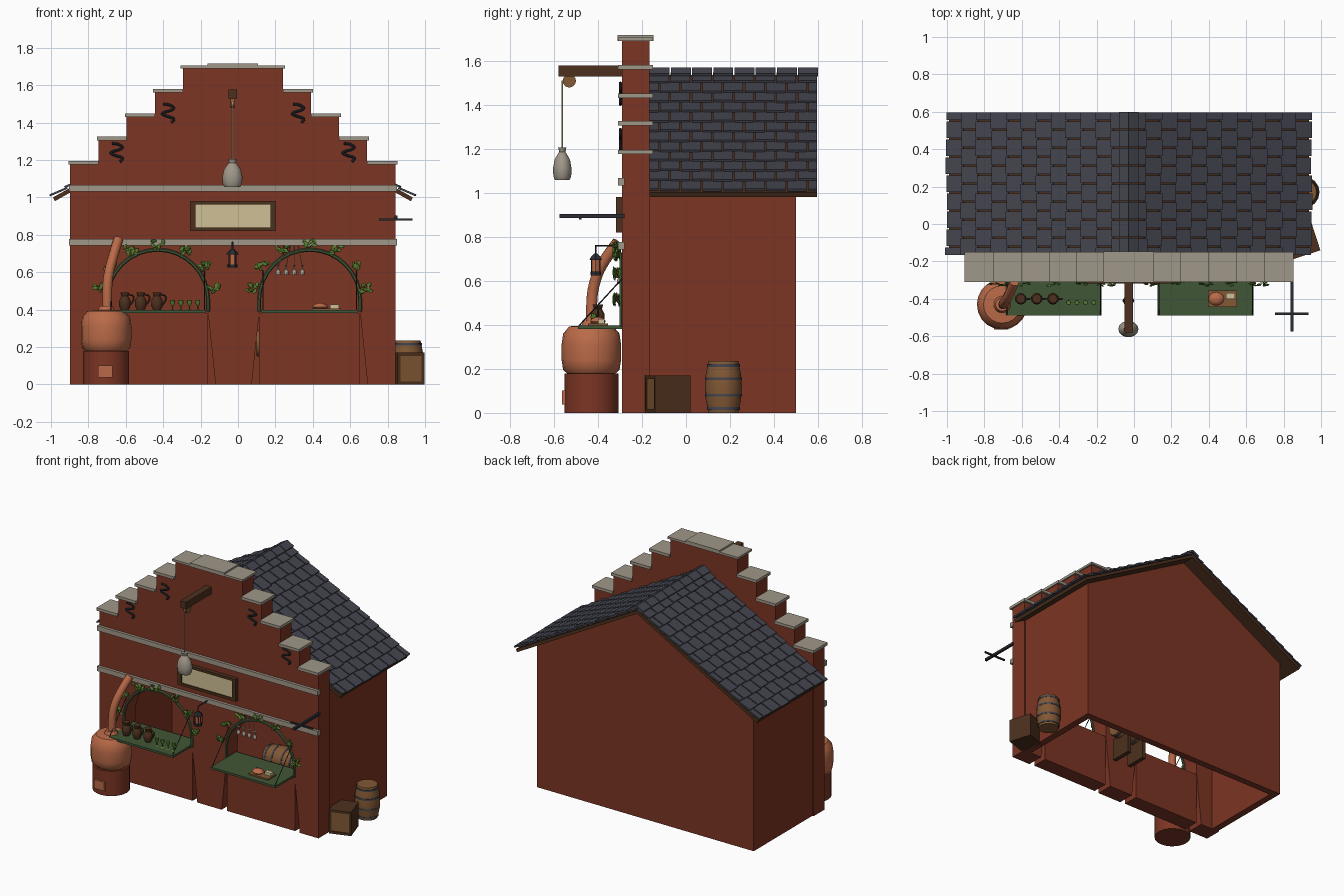
import bpy, bmesh, math, random
from mathutils import Matrix, Vector

if "Cube" in bpy.data.objects:
    bpy.data.objects.remove(bpy.data.objects["Cube"])

random.seed(4)
CX = -0.0275                      # facade centre line


def mat(name, r, g, b):
    m = bpy.data.materials.new(name)
    lin = [(c / 255 / 12.92 if c < 11 else ((c / 255 + 0.055) / 1.055) ** 2.4) for c in (r, g, b)]
    m.diffuse_color = (*lin, 1)
    m.use_nodes = True
    m.node_tree.nodes["Principled BSDF"].inputs["Base Color"].default_value = m.diffuse_color
    return m


BRICK = mat("red_brick", 124, 53, 36)
STONE = mat("pale_stone", 160, 151, 137)
SLATE = mat("blue_slate", 68, 69, 79)
DARK = mat("dark_wood", 76, 48, 29)
OAK = mat("oak_wood", 130, 88, 52)
COPPER = mat("copper", 186, 106, 72)
IRON = mat("black_iron", 42, 44, 50)
GREEN = mat("green_paint", 64, 86, 54)
LEAF = mat("leaf_green", 88, 124, 48)
CREAM = mat("cream", 208, 192, 150)


def finish(name, material, bm, smooth=False):
    bmesh.ops.recalc_face_normals(bm, faces=bm.faces)
    me = bpy.data.meshes.new(name)
    bm.to_mesh(me)
    bm.free()
    ob = bpy.data.objects.new(name, me)
    bpy.context.collection.objects.link(ob)
    me.materials.append(material)
    if smooth:
        bpy.ops.object.select_all(action='DESELECT')
        bpy.context.view_layer.objects.active = ob
        ob.select_set(True)
        bpy.ops.object.shade_smooth_by_angle(angle=math.radians(40))
    return ob


def add_box(bm, x0, x1, y0, y1, z0, z1, m=Matrix()):
    c = Matrix.Translation(((x0 + x1) / 2, (y0 + y1) / 2, (z0 + z1) / 2))
    s = Matrix.Diagonal((x1 - x0, y1 - y0, z1 - z0, 1))
    bmesh.ops.create_cube(bm, size=1, matrix=m @ c @ s)


def boxes(name, material, *dims, m=Matrix()):
    bm = bmesh.new()
    for d in dims:
        add_box(bm, *d, m)
    return finish(name, material, bm)


def prism(name, material, pts, y0, y1):
    bm = bmesh.new()
    f = bm.faces.new([bm.verts.new((x, y0, z)) for x, z in pts])
    g = bmesh.ops.extrude_face_region(bm, geom=[f])["geom"]
    bmesh.ops.translate(bm, vec=(0, y1 - y0, 0), verts=[v for v in g if isinstance(v, bmesh.types.BMVert)])
    return finish(name, material, bm)


def lathe(name, material, prof, loc, seg=16, rot=Matrix(), sy=1):
    bm = bmesh.new()
    rings = [[bm.verts.new((r * math.cos(2 * math.pi * k / seg), sy * r * math.sin(2 * math.pi * k / seg), z))
              for k in range(seg)] for r, z in prof]
    for a, b in zip(rings, rings[1:]):
        for k in range(seg):
            bm.faces.new((a[k], a[(k + 1) % seg], b[(k + 1) % seg], b[k]))
    bm.faces.new(rings[0])
    bm.faces.new(rings[-1])
    bm.transform(Matrix.Translation(loc) @ rot)
    return finish(name, material, bm, True)


def tube(name, material, pts, r, smooth=True, res=2):
    cu = bpy.data.curves.new(name, 'CURVE')
    cu.dimensions, cu.bevel_depth, cu.bevel_resolution, cu.use_fill_caps = '3D', r, res, True
    sp = cu.splines.new('NURBS' if smooth else 'POLY')
    sp.points.add(len(pts) - 1)
    for p, q in zip(sp.points, pts):
        p.co = (*q, 1)
    if smooth:
        sp.use_endpoint_u, sp.order_u, sp.resolution_u = True, 3, 5
    tmp = bpy.data.objects.new("tmp", cu)
    bpy.context.collection.objects.link(tmp)
    me = bpy.data.meshes.new_from_object(tmp.evaluated_get(bpy.context.evaluated_depsgraph_get()))
    bpy.data.objects.remove(tmp)
    bm = bmesh.new()
    bm.from_mesh(me)
    return finish(name, material, bm, True)


# Stepped facade with two arched openings splayed towards the ground
WID = [0.87, 0.7175, 0.5675, 0.4175, 0.2675]
HGT = [1.175, 1.305, 1.43, 1.56, 1.69]
ARCH, R, SPRING = [-0.43, 0.383], 0.27, 0.45


def arc(c, r, n=16):
    return [(c - r * math.cos(math.pi * k / n), SPRING + r * math.sin(math.pi * k / n)) for k in range(n + 1)]


pts = [(CX - WID[0], 0)]
for c in ARCH:
    pts += [(c - 0.31, 0), (c - R, 0.38)] + arc(c, R) + [(c + R, 0.38), (c + 0.31, 0)]
pts.append((CX + WID[0], 0))
steps = []
for i in range(5):
    steps.append((WID[i], HGT[i]))
    if i < 4:
        steps.append((WID[i + 1], HGT[i]))
pts += [(CX + w, h) for w, h in steps] + [(CX - w, h) for w, h in reversed(steps)]
prism("facade", BRICK, pts, -0.29, -0.165)
boxes("parapet_panels", BRICK, *[(c - R, c + R, -0.285, -0.17, 0, 0.382) for c in ARCH])

# Coping stones and string courses
cop = []
for i in range(4):
    for s in (-1, 1):
        a, b = sorted((CX + s * (WID[i] + 0.01), CX + s * WID[i + 1]))
        cop.append((a, b, -0.31, -0.15, HGT[i], HGT[i] + 0.02))
cop += [(CX - 0.28, CX + 0.28, -0.31, -0.15, 1.69, 1.705), (CX - 0.135, CX + 0.135, -0.312, -0.148, 1.69, 1.717)]
boxes("coping_stones", STONE, *cop)
boxes("string_courses", STONE, *[(CX - 0.877, CX + 0.877, -0.31, -0.28, z, z + 0.035) for z in (1.032, 0.742)])

# House walls, open inside
L, Rt = CX - 0.86, CX + 0.86
boxes("side_walls", BRICK, (L, L + 0.05, -0.165, 0.5, 0, 1.03), (Rt - 0.05, Rt, -0.165, 0.5, 0, 1.03))
boxes("back_wall", BRICK, (L, Rt, 0.45, 0.5, 0, 1.0))
prism("back_gable", BRICK, [(L, 1.0), (Rt, 1.0), (Rt, 1.03), (CX, 1.51), (L, 1.03)], 0.45, 0.5)

# Roof boards, staggered slates and ridge
APEX, HALF, DROP = 1.535, 0.962, 0.535
prism("roof_boards", DARK, [(CX, APEX), (CX + HALF, APEX - DROP), (CX + HALF - 0.01, APEX - DROP - 0.02), (CX, APEX - 0.023),
                            (CX - HALF + 0.01, APEX - DROP - 0.02), (CX - HALF, APEX - DROP)], -0.165, 0.595)
ang, length, rows, tw = math.atan2(DROP, HALF), math.hypot(HALF, DROP), 12, 0.0963
bm = bmesh.new()
for s in (-1, 1):
    d = Vector((s * math.cos(ang), 0, -math.sin(ang)))
    n = Vector((s * math.sin(ang), 0, math.cos(ang)))
    base = Matrix((d, (0, 1, 0), n)).transposed().to_4x4()
    base.translation = (CX, 0, APEX)
    for i in range(rows):
        step = length / rows
        m = base @ Matrix.Translation((i * step, 0, 0.002)) @ Matrix.Rotation(-0.1, 4, 'Y')
        for j in range(9):
            y0 = -0.17 + (j - 0.5 * (i % 2)) * tw
            a, b = max(y0, -0.17) + 0.004, min(y0 + tw, 0.6) - 0.004
            if b - a > 0.02:
                add_box(bm, 0.0, step + 0.008 + random.uniform(-0.006, 0.004), a, b, 0, 0.011, m)
finish("roof_slates", SLATE, bm)
bm = bmesh.new()
for s in (-1, 1):
    for j in range(8):
        m = Matrix.Translation((CX, 0, APEX + 0.032)) @ Matrix.Rotation(s * ang, 4, 'Y')
        a, b = sorted((0, s * 0.058))
        add_box(bm, a, b, -0.165 + j * tw, -0.165 + (j + 1) * tw - 0.006, -0.012, 0.003, m)
finish("ridge_slates", SLATE, bm)

# Hoist beam, pulley, rope and sack
boxes("hoist_beam", DARK, (-0.052, -0.006, -0.58, -0.28, 1.528, 1.578))
lathe("pulley", OAK, [(0.03, -0.01), (0.03, 0.01)], (-0.03, -0.53, 1.508), 16, Matrix.Rotation(math.pi / 2, 4, 'Y'))
tube("hoist_rope", CREAM, [(-0.03, -0.562, 1.51), (-0.03, -0.562, 1.19)], 0.004, False, 1)
lathe("sack", STONE, [(0.042, 1.057), (0.052, 1.075), (0.054, 1.11), (0.045, 1.15), (0.025, 1.178), (0.018, 1.185),
                      (0.024, 1.205)], (-0.03, -0.562, 0), 14, sy=0.8)

# Blank sign
boxes("sign_frame", DARK, (-0.257, 0.203, -0.305, -0.285, 0.82, 0.98), (-0.257, 0.203, -0.318, -0.3, 0.82, 0.838),
      (-0.257, 0.203, -0.318, -0.3, 0.962, 0.98), (-0.257, -0.228, -0.318, -0.3, 0.82, 0.98),
      (0.174, 0.203, -0.318, -0.3, 0.82, 0.98))
boxes("sign_board", CREAM, (-0.228, 0.174, -0.309, -0.304, 0.838, 0.962))

# Wall anchors
for x, z in ((-0.375, 1.45), (0.32, 1.45), (-0.65, 1.24), (0.59, 1.24)):
    tube("wall_anchor", IRON, [(x + a, -0.298, z + b) for a, b in
         ((-0.025, 0.048), (0.005, 0.05), (0.045, 0.022), (-0.045, 0.0), (0.0, -0.018), (0.045, -0.03), (0.018, -0.05))], 0.007)

# Iron sign bracket at the right corner
boxes("iron_bracket", IRON, (0.837, 0.853, -0.575, -0.28, 0.885, 0.903), (0.755, 0.932, -0.486, -0.474, 0.878, 0.888))

# Lantern on its hook
tube("lantern_hook", IRON, [(-0.03, -0.29, 0.76), (-0.03, -0.41, 0.76), (-0.03, -0.41, 0.71)], 0.005, False, 1)
lathe("lantern_glass", COPPER, [(0.02, 0.64), (0.02, 0.695)], (-0.03, -0.41, 0), 6)
lathe("lantern_cap", IRON, [(0.032, 0.695), (0.03, 0.703), (0.008, 0.725)], (-0.03, -0.41, 0), 6)
lathe("lantern_base", IRON, [(0.028, 0.625), (0.028, 0.642)], (-0.03, -0.41, 0), 6)
for k in range(4):
    a = math.pi / 4 + k * math.pi / 2
    x, y = -0.03 + 0.027 * math.cos(a), -0.41 + 0.027 * math.sin(a)
    tube("lantern_post", IRON, [(x, y, 0.63), (x, y, 0.70)], 0.003, False, 0)

# Serving shelves, stays, arch trim and vine leaves
bm = bmesh.new()
for c in ARCH:
    boxes("serving_shelf", GREEN, (c - 0.257, c + 0.257, -0.49, -0.2, 0.382, 0.397))
    tube("arch_trim", GREEN, [(x, -0.293, z) for x, z in [(c - R, 0.39)] + arc(c, R) + [(c + R, 0.39)]], 0.01, False, 1)
    for s in (-1, 1):
        tube("shelf_stay", IRON, [(c + s * 0.25, -0.485, 0.397), (c + s * 0.25, -0.29, 0.61)], 0.003, False, 0)
    for k in range(7):
        t = math.pi * (0.03 + 0.94 * k / 6)
        for _ in range(8):
            p = Vector((c - 0.305 * math.cos(t) + random.uniform(-0.03, 0.03), random.uniform(-0.33, -0.3),
                        SPRING + 0.04 + 0.26 * math.sin(t) + random.uniform(-0.018, 0.018)))
            m = Matrix.Translation(p) @ Matrix.Rotation(random.uniform(0, 6.28), 4, 'Y') @ Matrix.Rotation(random.uniform(-0.7, 0.7), 4, 'X')
            bmesh.ops.create_icosphere(bm, subdivisions=1, radius=1, matrix=m @ Matrix.Diagonal((0.019, 0.004, 0.011, 1)))
finish("vine_leaves", LEAF, bm)

# Copper still on a brick stove
SX, SY = -0.705, -0.43
lathe("stove", BRICK, [(0.123, 0), (0.123, 0.178)], (SX, SY, 0), 20)
boxes("stove_door", COPPER, (-0.748, -0.67, -0.563, -0.53, 0.038, 0.102))
lathe("still_pot", COPPER, [(0.105, 0.175), (0.128, 0.195), (0.135, 0.24), (0.135, 0.31), (0.128, 0.36), (0.1, 0.393),
                            (0.045, 0.397), (0.035, 0.42)], (SX, SY, 0), 20)
tube("still_neck", COPPER, [(-0.70, -0.43, 0.38), (-0.70, -0.43, 0.5), (-0.695, -0.42, 0.58), (-0.67, -0.385, 0.68),
                            (-0.64, -0.31, 0.775)], 0.026, True, 3)

# Jugs and small glasses on the left shelf
for x in (-0.605, -0.52, -0.433):
    lathe("jug", DARK, [(0.02, 0.397), (0.031, 0.42), (0.03, 0.45), (0.018, 0.472), (0.024, 0.492)], (x, -0.4, 0), 12)
    tube("jug_handle", DARK, [(x + 0.018, -0.4, 0.48), (x + 0.05, -0.4, 0.48), (x + 0.045, -0.4, 0.44), (x + 0.025, -0.4, 0.425)], 0.005)
GLASS = [(0.013, 0), (0.003, 0.005), (0.003, 0.022), (0.013, 0.035), (0.012, 0.055)]
for k in range(4):
    lathe("small_glass", LEAF, GLASS, (-0.35 + 0.045 * k, -0.42, 0.397), 8)

# Bread board, loaf and cheese on the right shelf
boxes("bread_board", OAK, (0.395, 0.55, -0.445, -0.355, 0.397, 0.407))
lathe("loaf", COPPER, [(0.032, 0), (0.042, 0.01), (0.032, 0.024), (0.012, 0.03)], (0.44, -0.4, 0.405), 12, sy=0.85)
boxes("cheese", CREAM, (0.492, 0.54, -0.4, -0.37, 0.407, 0.427))

# Glasses hanging upside down in the right arch
for k in range(4):
    x = 0.215 + 0.043 * k
    tube("glass_string", STONE, [(x, -0.3, 0.63), (0.3 + (x - 0.3) * 0.5, -0.3, 0.74)], 0.002, False, 0)
    lathe("hanging_glass", STONE, GLASS, (x, -0.3, 0.64), 8, Matrix.Rotation(math.pi, 4, 'X'))


# Barrels with hoops
def barrel(loc, rot=Matrix()):
    prof = [(0.068, 0), (0.08, 0.06), (0.084, 0.118), (0.08, 0.176), (0.068, 0.235)]
    lathe("barrel", OAK, prof, loc, 16, rot)
    for z, r in ((0.02, 0.075), (0.08, 0.084), (0.155, 0.084), (0.215, 0.075)):
        lathe("barrel_hoop", SLATE, [(r, z - 0.006), (r, z + 0.006)], loc, 16, rot)


barrel((0.908, 0.17, 0))
barrel((0.1, 0.2, 0.22), Matrix.Rotation(math.pi / 2, 4, 'Y'))
boxes("barrel_cradle", DARK, (0.13, 0.16, 0.12, 0.28, 0, 0.16), (0.26, 0.29, 0.12, 0.28, 0, 0.16))

# Crate leaning near the right corner
m = Matrix.Translation((0.899, -0.083, 0)) @ Matrix.Rotation(math.radians(18), 4, 'Z')
boxes("crate", DARK, (-0.075, 0.075, -0.075, 0.085, 0, 0.17), (-0.075, 0.075, -0.085, -0.07, 0, 0.017),
      (-0.075, 0.075, -0.085, -0.07, 0.153, 0.17), (-0.075, -0.06, -0.085, -0.07, 0, 0.17),
      (0.06, 0.075, -0.085, -0.07, 0, 0.17), m=m)
boxes("crate_front", OAK, (-0.06, 0.06, -0.079, -0.074, 0.017, 0.153), m=m)
